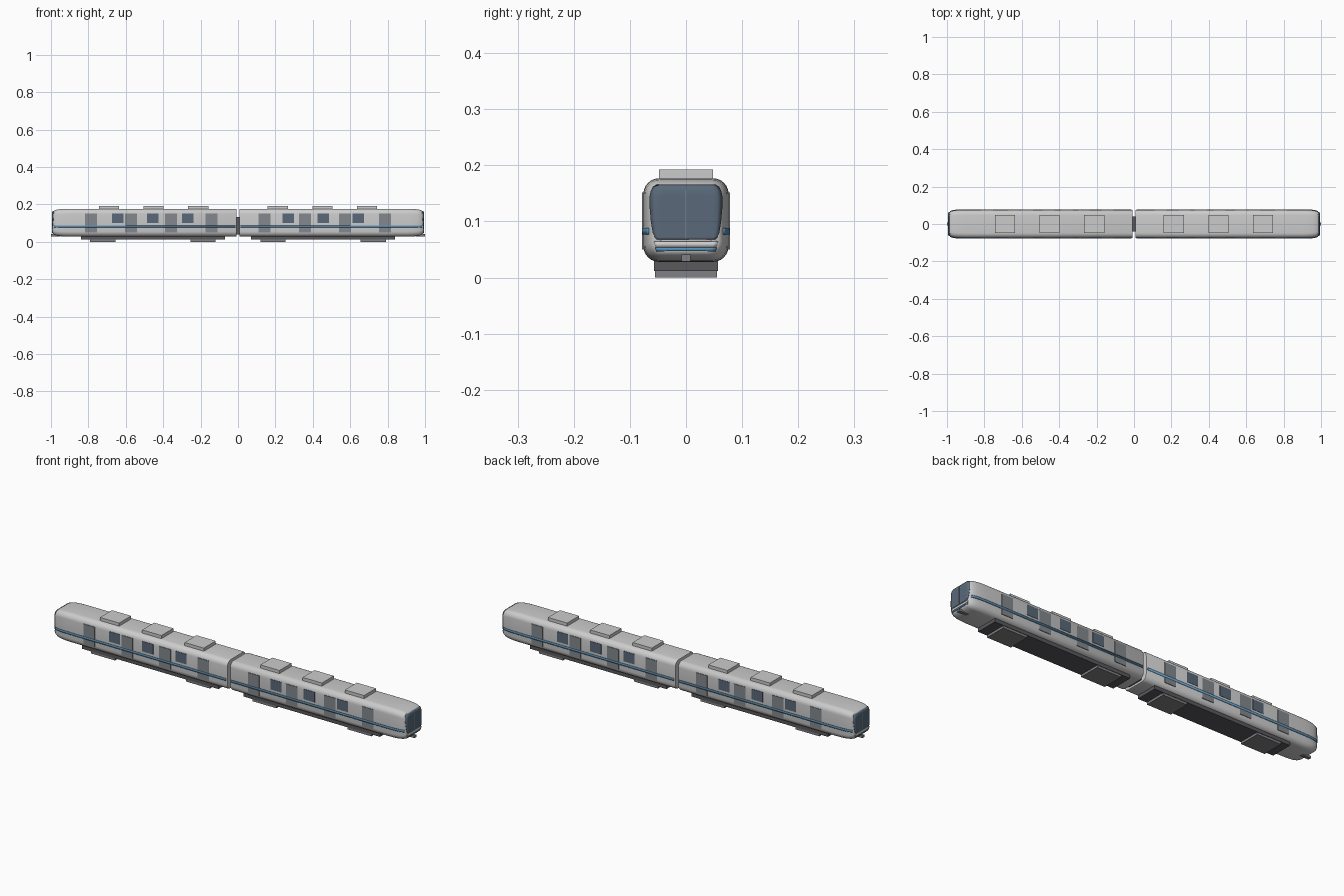
import bpy, bmesh, math
from mathutils import Vector
from mathutils.bvhtree import BVHTree

if "Cube" in bpy.data.objects:
    bpy.data.objects.remove(bpy.data.objects["Cube"])


def mat(name, r, g, b):
    m = bpy.data.materials.new(name)
    m.diffuse_color = (r, g, b, 1)
    m.use_nodes = True
    m.node_tree.nodes["Principled BSDF"].inputs["Base Color"].default_value = m.diffuse_color
    return m


GLASS = mat("dark_glass", 0.10, 0.14, 0.19)
DOOR = mat("door_grey", 0.23, 0.25, 0.27)
BLUE = mat("stripe_blue", 0.10, 0.27, 0.45)
DARK = mat("underbody", 0.10, 0.10, 0.11)
FRAME = mat("bogie_grey", 0.22, 0.22, 0.23)
WHITE = mat("front_white", 0.8, 0.8, 0.8)


def finish(name, bm, material=None, mirror="X", thick=0, smooth=False):
    """Turn a bmesh into an object, mirrored about the train centre."""
    me = bpy.data.meshes.new(name)
    bm.to_mesh(me)
    bm.free()
    ob = bpy.data.objects.new(name, me)
    bpy.context.collection.objects.link(ob)
    if material:
        me.materials.append(material)
    if thick:
        s = ob.modifiers.new("thickness", "SOLIDIFY")
        s.thickness, s.offset = thick, 0
    if mirror:
        m = ob.modifiers.new("mirror", "MIRROR")
        m.use_axis = ("X" in mirror, "Y" in mirror, False)
        m.use_mirror_merge = False
    if smooth:
        bpy.ops.object.select_all(action="DESELECT")
        ob.select_set(True)
        bpy.context.view_layer.objects.active = ob
        bpy.ops.object.shade_smooth_by_angle(angle=math.radians(35))
    return ob


def add_box(bm, x, y, z):
    """Box from (min, max) pairs."""
    vs = bmesh.ops.create_cube(bm, size=1)["verts"]
    for v in vs:
        v.co = Vector([a + (b - a) * (c + 0.5) for (a, b), c in zip((x, y, z), v.co)])


def boxes(name, spans, y, z, material=None, mirror="X"):
    bm = bmesh.new()
    for x in spans:
        add_box(bm, x, y, z)
    return finish(name, bm, material, mirror)


def around(centres, half):
    return [(c - half, c + half) for c in centres]


# Car body: rounded rectangle section lofted along x, closing in at the nose
HY, HZ, R, ZC = 0.076, 0.0745, 0.028, 0.1025
section = []
for k in range(4):
    sy, sz = (1, -1, -1, 1)[k], (1, 1, -1, -1)[k]
    for i in range(7):
        a = math.pi / 2 * (k + i / 6)
        section.append((sy * (HY - R) + R * math.cos(a), sz * (HZ - R) + R * math.sin(a)))
stations = [(0.008, 0.97), (0.014, 1), (0.90, 1), (0.93, 0.99), (0.955, 0.965),
            (0.972, 0.925), (0.984, 0.86), (0.989, 0.81), (0.992, 0.75)]
bm = bmesh.new()
rings = [[bm.verts.new((x, y * s, ZC + z * s)) for y, z in section] for x, s in stations]
n = len(section)
for a, b in zip(rings, rings[1:]):
    for i in range(n):
        bm.faces.new((a[i], a[(i + 1) % n], b[(i + 1) % n], b[i]))
bm.faces.new(rings[0])
bm.faces.new(rings[-1])
bmesh.ops.recalc_face_normals(bm, faces=bm.faces)
hull = BVHTree.FromBMesh(bm)
finish("car_body", bm, smooth=True)


def patch(name, rows, side, material, mirror):
    """Thin skin laid on the hull; rows are lists of (u, z), u is x on the side or y on the front."""
    bm = bmesh.new()
    grid = []
    for row in rows:
        line = []
        for u, z in row:
            start, d = (Vector((u, 1, z)), Vector((0, -1, 0))) if side else (Vector((2, u, z)), Vector((-1, 0, 0)))
            hit = hull.ray_cast(start, d)[0]
            line.append(bm.verts.new(hit - d * 0.0012))
        grid.append(line)
    for a, b in zip(grid, grid[1:]):
        for i in range(len(a) - 1):
            q = (a[i], a[i + 1], b[i + 1], b[i])
            bm.faces.new(q[::-1] if side else q)
    return finish(name, bm, material, mirror, thick=0.003, smooth=True)


def front_rows(levels, cols=16):
    return [[(w * (2 * i / cols - 1), z) for i in range(cols + 1)] for z, w in levels]


# Side stripe running into the nose
xs = [0.014, 0.90, 0.93, 0.955, 0.972, 0.98, 0.984]
patch("side_stripe", [[(x, z) for x in xs] for z in (0.077, 0.088)], True, BLUE, "XY")

# Windscreen, front strips and centre pillar
patch("windscreen", front_rows([(0.068, 0.052), (0.072, 0.056), (0.08, 0.059), (0.10, 0.062),
                                (0.125, 0.064), (0.145, 0.064), (0.154, 0.062),
                                (0.161, 0.058), (0.165, 0.051)]), False, GLASS, "X")
patch("front_white_strip", front_rows([(0.054, 0.054), (0.064, 0.057)]), False, WHITE, "X")
patch("front_blue_strip", front_rows([(0.047, 0.053), (0.0535, 0.054)]), False, BLUE, "X")
boxes("windscreen_pillar", [(0.990, 0.9955)], (-0.0007, 0.0007), (0.07, 0.156), DOOR)

# Headlights
bm = bmesh.new()
bmesh.ops.create_uvsphere(bm, u_segments=16, v_segments=8, radius=1)
for v in bm.verts:
    v.co = Vector((0.988 + v.co.x * 0.006, 0.05 + v.co.y * 0.008, 0.067 + v.co.z * 0.006))
finish("headlight", bm, WHITE, "XY", smooth=True)

# Doors and windows on both sides
boxes("side_door", around((0.142, 0.357, 0.571, 0.785), 0.032), (0.07, 0.0782), (0.05, 0.152), DOOR, "XY")
boxes("side_window", around((0.268, 0.455, 0.642), 0.031), (0.07, 0.0775), (0.10, 0.152), GLASS, "XY")

# Roof units
boxes("roof_unit", around((0.213, 0.452, 0.69), 0.054), (-0.048, 0.048), (0.172, 0.193))

# Underframe and bogies
boxes("underframe", [(0.07, 0.84)], (-0.057, 0.057), (0.0115, 0.034), DARK)
boxes("bogie", [(0.12, 0.255), (0.655, 0.79)], (-0.055, 0.055), (0, 0.0125), FRAME)

# Couplers at the outer ends and gangway between the cars
boxes("coupler", [(0.95, 1.0)], (-0.008, 0.008), (0.029, 0.041), FRAME)
boxes("gangway", [(-0.012, 0.012)], (-0.04, 0.04), (0.04, 0.133), DARK, None)
